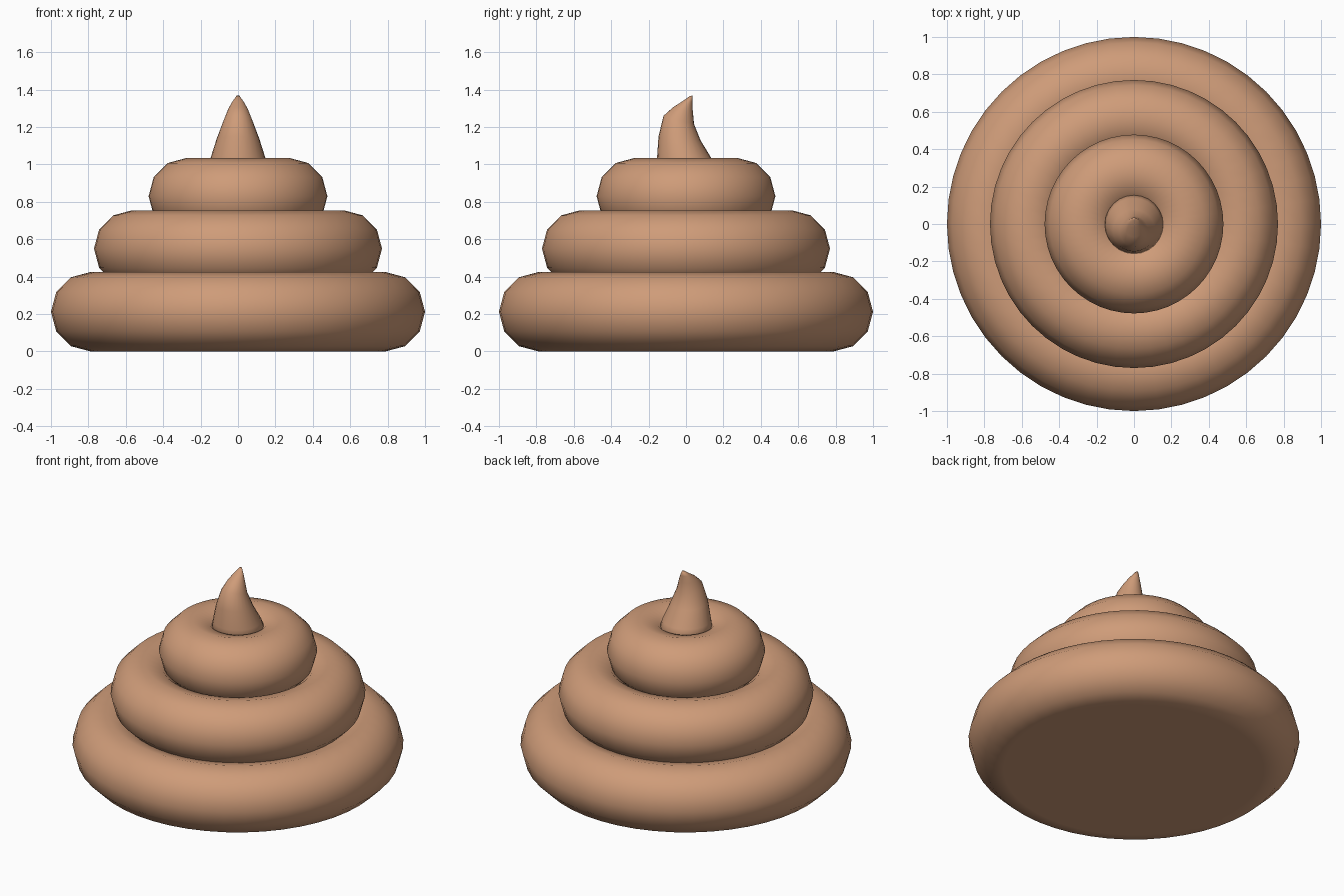
import bpy, bmesh, math

if "Cube" in bpy.data.objects:
    bpy.data.objects.remove(bpy.data.objects["Cube"])

brown = bpy.data.materials.new("warm_brown")
brown.diffuse_color = (0.62, 0.33, 0.19, 1)
brown.use_nodes = True
brown.node_tree.nodes["Principled BSDF"].inputs["Base Color"].default_value = brown.diffuse_color


def finish(obj, smooth=True):
    obj.data.materials.append(brown)
    for p in obj.data.polygons:
        p.use_smooth = smooth


# stacked coils: name, ring radius, tube radius, centre height
for name, ring, tube, z in [("bottom_coil", 0.7875, 0.2125, 0.2125),
                            ("middle_coil", 0.565, 0.205, 0.55),
                            ("top_coil", 0.273, 0.205, 0.83)]:
    bpy.ops.mesh.primitive_torus_add(major_segments=48, minor_segments=12,
                                     major_radius=ring, minor_radius=tube,
                                     location=(0, 0, z))
    coil = bpy.context.object
    coil.name = name
    finish(coil)

# flat underside closing the bottom coil
bpy.ops.mesh.primitive_circle_add(vertices=48, radius=0.7875, fill_type='NGON',
                                  location=(0, 0, 0))
base = bpy.context.object
base.name = "flat_underside"
base.data.flip_normals()
finish(base, False)

# curled tip: (front y, front z, back y, back z, half width) of tilted rings
rings = [(-0.165, 0.94, 0.175, 0.94, 0.168),
         (-0.155, 1.03, 0.138, 1.03, 0.148),
         (-0.147, 1.15, 0.077, 1.13, 0.113),
         (-0.120, 1.26, 0.043, 1.215, 0.076),
         (-0.070, 1.305, 0.036, 1.29, 0.052),
         (-0.020, 1.337, 0.034, 1.335, 0.030),
         (0.020, 1.365, 0.034, 1.368, 0.008)]
N = 24
bm = bmesh.new()
loops = []
for fy, fz, by, bz, w in rings:
    loop = []
    for i in range(N):
        a = 2 * math.pi * i / N
        t = (1 + math.sin(a)) / 2
        loop.append(bm.verts.new((w * math.cos(a), fy + (by - fy) * t, fz + (bz - fz) * t)))
    loops.append(loop)
for lo, hi in zip(loops, loops[1:]):
    for i in range(N):
        j = (i + 1) % N
        bm.faces.new((lo[i], lo[j], hi[j], hi[i]))
bm.faces.new(loops[-1])
bm.faces.new(loops[0][::-1])
me = bpy.data.meshes.new("curled_tip")
bm.to_mesh(me)
bm.free()
tip = bpy.data.objects.new("curled_tip", me)
bpy.context.collection.objects.link(tip)
finish(tip)
